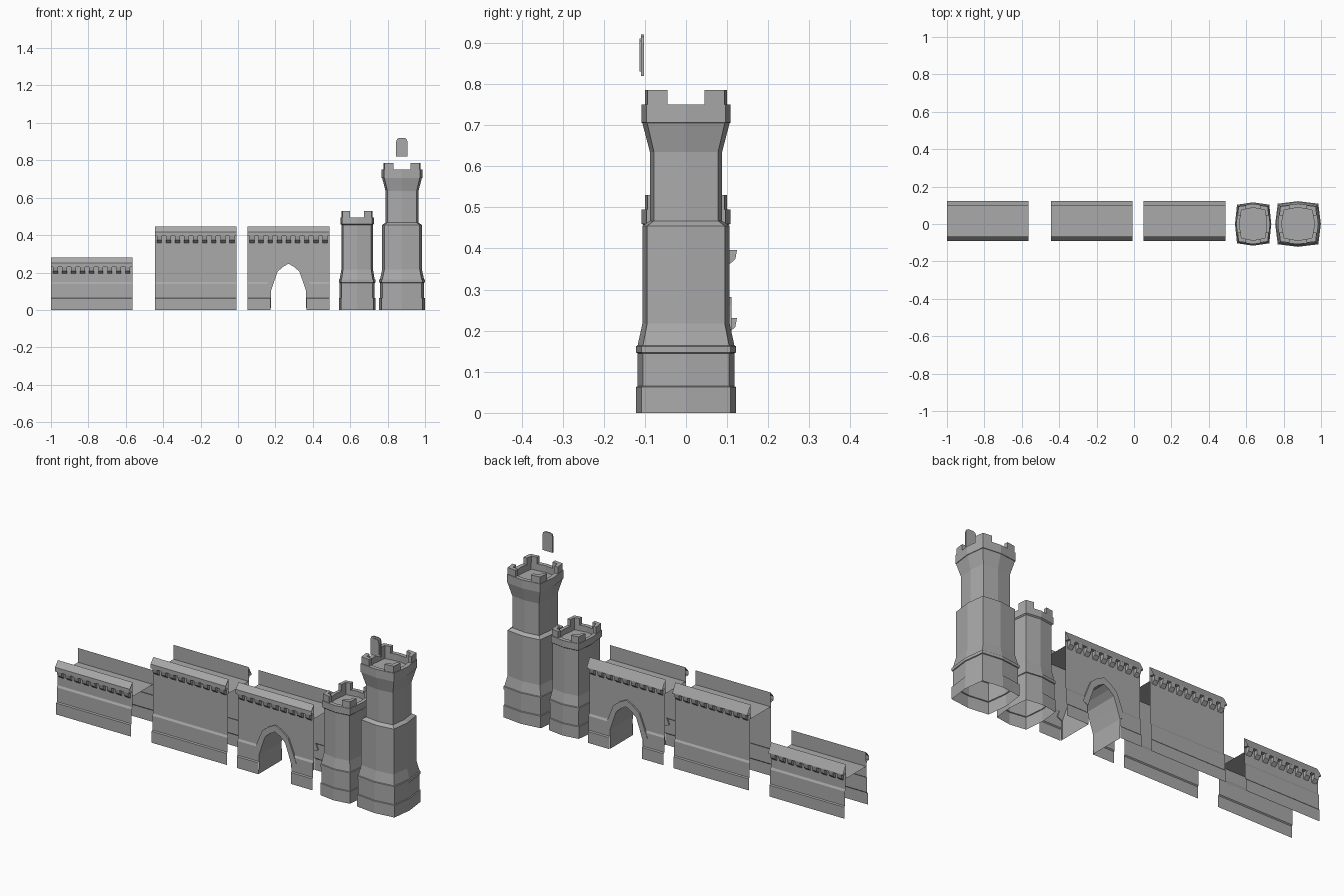
import bpy, bmesh, math

cube = bpy.data.objects.get("Cube")
if cube:
    bpy.data.objects.remove(cube, do_unlink=True)

stone = bpy.data.materials.new("grey_stone")
stone.use_nodes = True
GREY = (0.4, 0.4, 0.4, 1)
stone.diffuse_color = GREY
stone.node_tree.nodes["Principled BSDF"].inputs["Base Color"].default_value = GREY

FRONT, BACK = -0.07, 0.103      # wall planes
OVER = 0.021                    # overhang of the parapets


def make(name, verts, faces):
    mesh = bpy.data.meshes.new(name)
    mesh.from_pydata(verts, [], faces)
    bm = bmesh.new()
    bm.from_mesh(mesh)
    bmesh.ops.recalc_face_normals(bm, faces=bm.faces)
    bm.to_mesh(mesh)
    bm.free()
    mesh.materials.append(stone)
    obj = bpy.data.objects.new(name, mesh)
    bpy.context.collection.objects.link(obj)
    return obj


def sheet(name, path, x0, x1):
    """Open y-z path swept along x."""
    n = len(path)
    verts = [(x, y, z) for x in (x0, x1) for y, z in path]
    return make(name, verts, [(i, i + 1, n + i + 1, n + i) for i in range(n - 1)])


def prism(name, loop, place, a, b):
    """Closed 2D loop extruded from a to b; place maps (u, v, depth) to xyz."""
    n = len(loop)
    verts = [place(u, v, d) for d in (a, b) for u, v in loop]
    sides = [(i, (i + 1) % n, n + (i + 1) % n, n + i) for i in range(n)]
    return make(name, verts, sides + [tuple(range(n)), tuple(range(n, 2 * n))])


def along_x(u, v, d):
    return (d, u, v)


def along_y(u, v, d):
    return (u, d, v)


def along_z(u, v, d):
    return (u, v, d)


def plinth(face, out):
    """Lower wall path with two shallow steps."""
    steps = [(0.011, 0), (0.011, 0.06), (0.006, 0.065), (0.006, 0.14), (0, 0.15)]
    return [(face + out * d, z) for d, z in steps]


def parapet(face, out, top):
    """Overhang, sloping cap and inner drop to the walkway."""
    lip = top - 0.028 if out < 0 else top - 0.045
    edge, ridge = face + out * OVER, face - out * 0.003
    return [(face, top - 0.05), (edge, top - 0.05), (edge, lip),
            (ridge, top), (ridge, top - 0.075)]


def corbels(name, x0, x1, top, count=9):
    pitch = (x1 - x0) / count
    t = top - 0.049
    for side, face, out in (("front", FRONT, -1), ("back", BACK, 1)):
        loop = [(face, t), (face + out * OVER, t),
                (face + out * 0.017, t - 0.022), (face, t - 0.037)]
        for i in range(count):
            c = x0 + (i + 0.5) * pitch
            prism(f"{name}_{side}_corbel_{i + 1}", loop, along_x, c - 0.013, c + 0.013)


def wall(name, x0, x1, top):
    front = plinth(FRONT, -1) + parapet(FRONT, -1, top)
    back = plinth(BACK, 1) + parapet(BACK, 1, top)
    sheet(name, front + back[::-1], x0, x1)
    corbels(name, x0, x1, top)


# Curtain walls
wall("low_wall", -1.0, -0.565, 0.28)
wall("high_wall", -0.445, -0.008, 0.445)

# Gate wall: walkway and parapets, legs, panels above the arch, passage
GX0, GX1, GTOP, MID = 0.05, 0.49, 0.445, 0.27
sheet("gate_parapets", parapet(FRONT, -1, GTOP) + parapet(BACK, 1, GTOP)[::-1], GX0, GX1)
corbels("gate", GX0, GX1, GTOP)
half = [(0.095, 0), (0.094, 0.1), (0.076, 0.155), (0.058, 0.205), (0.03, 0.23)]
arch = [(MID - d, z) for d, z in half] + [(MID, 0.247)] + [(MID + d, z) for d, z in half[::-1]]
hood = [(MID + (x - MID) * 1.3, z * 1.14 if z else 0.07) for x, z in arch[1:-1]]
for side, face, out in (("front", FRONT, -1), ("back", BACK, 1)):
    leg = plinth(face, out) + [(face, GTOP - 0.05)]
    sheet(f"gate_{side}_left_leg", leg, arch[-1][0], GX1)
    sheet(f"gate_{side}_right_leg", leg, GX0, arch[0][0])
    upper = [(arch[0][0], GTOP - 0.05)] + arch + [(arch[-1][0], GTOP - 0.05)]
    make(f"gate_{side}_panel", [(x, face, z) for x, z in upper], [tuple(range(len(upper)))])
    inner = arch[1:-1]
    for i in range(len(inner) - 1):
        quad = [inner[i], inner[i + 1], hood[i + 1], hood[i]]
        prism(f"gate_{side}_arch_stone_{i + 1}", quad, along_y, face, face + out * 0.008)
n = len(arch)
make("gate_passage", [(x, y, z) for y in (FRONT - 0.008, BACK + 0.008) for x, z in arch],
     [(i, i + 1, n + i + 1, n + i) for i in range(n - 1)])


def barrel(hx, hy):
    """Square plan with slightly bulging sides."""
    c = 0.89
    return [(-c * hx, -c * hy), (0, -hy), (c * hx, -c * hy), (hx, 0),
            (c * hx, c * hy), (0, hy), (-c * hx, c * hy), (-hx, 0)]


def tower(name, cx, rx, ry, profile, merlon_top, floor):
    """Stacked rings; each profile entry is (scale, z)."""
    gap = profile[-1][1]
    crown = profile[-1][0]
    rings = profile + [(crown * 0.8, gap), (crown * 0.8, floor)]
    verts = [(cx + x, y, z) for s, z in rings for x, y in barrel(rx * s, ry * s)]
    faces = [(8 * r + i, 8 * r + (i + 1) % 8, 8 * r + 8 + (i + 1) % 8, 8 * r + 8 + i)
             for r in range(len(rings) - 1) for i in range(8)]
    faces.append(tuple(range(len(verts) - 8, len(verts))))
    make(name, verts, faces)

    # L-shaped corner merlons
    hx, hy = rx * crown * 0.97, ry * crown * 0.97
    ix, iy = hx * 0.8, hy * 0.8
    gx, gy = hx * 0.43, hy * 0.43
    for sx in (-1, 1):
        for sy in (-1, 1):
            plan = [(gx, hy * 0.95), (hx * 0.89, hy * 0.89), (hx * 0.95, gy),
                    (ix * 0.95, gy), (ix * 0.89, iy * 0.89), (gx, iy * 0.95)]
            loop = [(cx + sx * x, sy * y) for x, y in plan]
            label = ("front" if sy < 0 else "back") + ("_left" if sx > 0 else "_right")
            prism(f"{name}_{label}_merlon", loop, along_z, gap - 0.002, merlon_top)


# Towers
base = [(1, 0), (1, 0.063), (0.965, 0.065), (0.965, 0.145), (1, 0.147),
        (1, 0.162), (0.965, 0.164), (0.87, 0.217)]
tower("short_tower", 0.637, 0.097, 0.116,
      base + [(0.87, 0.455), (0.93, 0.46), (0.93, 0.495)], 0.53, 0.465)
tower("tall_tower", 0.877, 0.122, 0.122,
      base + [(0.87, 0.455), (0.72, 0.467), (0.72, 0.635), (0.87, 0.705),
              (0.89, 0.706), (0.89, 0.75)], 0.785, 0.715)

# Arched window plate above the tall tower, with a raised frame
WX = 0.876


def window_loop(w, z0, z1):
    side = [(w, z0), (w, z1 - 0.02), (w * 0.85, z1 - 0.006), (w * 0.5, z1)]
    return [(WX + x, z) for x, z in side] + [(WX - x, z) for x, z in side[::-1]]


prism("window_plate", window_loop(0.03, 0.82, 0.92), along_y, -0.109, -0.102)
prism("window_panel", window_loop(0.022, 0.83, 0.911), along_y, -0.113, -0.109)
